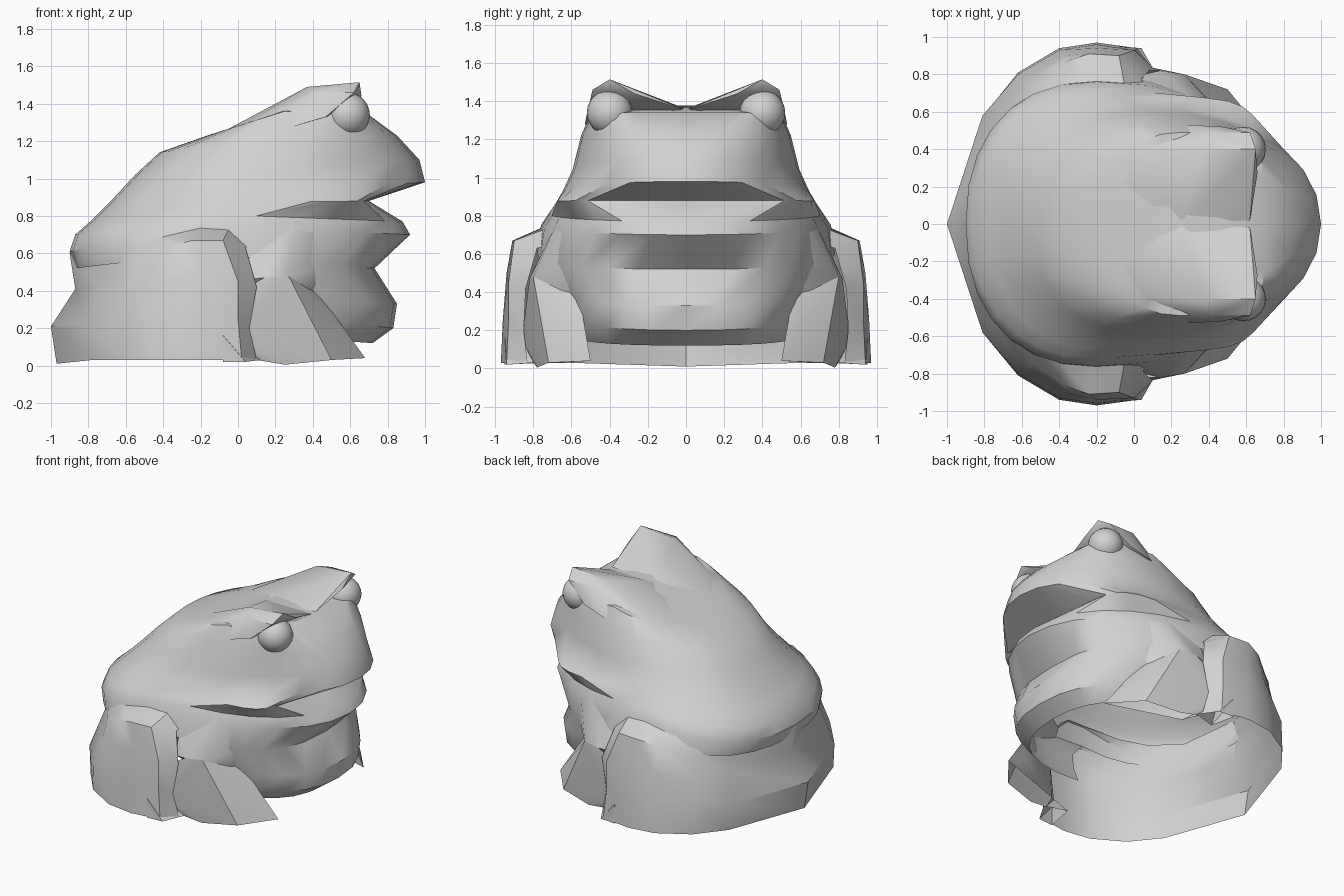
import bpy, bmesh, math
from mathutils import Vector

cube = bpy.data.objects.get("Cube")
if cube:
    bpy.data.objects.remove(cube, do_unlink=True)

grey = bpy.data.materials.new("stone grey")
grey.use_nodes = True
grey.diffuse_color = (0.64, 0.64, 0.64, 1)
grey.node_tree.nodes["Principled BSDF"].inputs["Base Color"].default_value = grey.diffuse_color


def finish(bm, name, angle=35):
    """Turn a bmesh into a shaded, coloured object."""
    bmesh.ops.recalc_face_normals(bm, faces=bm.faces)
    mesh = bpy.data.meshes.new(name)
    bm.to_mesh(mesh)
    bm.free()
    mesh.materials.append(grey)
    obj = bpy.data.objects.new(name, mesh)
    bpy.context.collection.objects.link(obj)
    bpy.ops.object.select_all(action='DESELECT')
    obj.select_set(True)
    bpy.context.view_layer.objects.active = obj
    bpy.ops.object.shade_smooth_by_angle(angle=math.radians(angle))


def hull(name, points, side):
    """Faceted limb from its corner points, open where it rests on the ground."""
    bm = bmesh.new()
    for x, y, z in points:
        bm.verts.new((x, y * side, z))
    bmesh.ops.convex_hull(bm, input=bm.verts)
    loose = [v for v in bm.verts if not v.link_faces]
    bmesh.ops.delete(bm, geom=loose, context='VERTS')
    bmesh.ops.recalc_face_normals(bm, faces=bm.faces)
    soles = [f for f in bm.faces
             if f.normal.z < -.6 and f.calc_center_median().z < .1]
    bmesh.ops.delete(bm, geom=soles, context='FACES')
    finish(bm, name)


def signed_power(value, power):
    return math.copysign(abs(value) ** power, value)


# Body levels: front x, z / widest x, half width, z / back x, z / front squareness
levels = [
    (.72, .12, 0, .58, .17, -.8, .2, 2.4),
    (.83, .2, 0, .63, .29, -.8, .26, 2.4),
    (.85, .33, 0, .64, .4, -.8, .41, 2.4),
    (.73, .52, -.2, .78, .6, -.87, .52, 2.6),
    (.92, .7, -.2, .76, .75, -.9, .61, 2.1),
    (.88, .77, -.17, .72, .81, -.87, .7, 2.2),
    (.7, .88, -.1, .68, .87, -.78, .78, 6),
    (1, .98, 0, .645, .93, -.68, .88, 2.1),
    (.97, 1.1, .15, .595, 1.04, -.55, 1.02, 2),
    (.85, 1.23, .2, .55, 1.22, -.42, 1.14, 2.6),
    (.7, 1.34, .25, .49, 1.36, -.15, 1.235, 5),
    (.45, 1.37, .25, .25, 1.38, .1, 1.31, 2),
]
STEPS = 28
BELLY_LEVELS = 3

bm = bmesh.new()
rings = []
for xf, zf, xs, width, zs, xb, zb, square in levels:
    ring = []
    for i in range(STEPS):
        a = math.tau * i / STEPS
        front = math.cos(a) >= 0
        power = 2 / (square if front else 2.3)
        c = abs(math.cos(a)) ** power
        end_x, end_z = (xf, zf) if front else (xb, zb)
        ring.append(bm.verts.new((xs + (end_x - xs) * c,
                                  width * signed_power(math.sin(a), power),
                                  zs + (end_z - zs) * c)))
    rings.append(ring)
for level, (low, high) in enumerate(zip(rings, rings[1:])):
    for i in range(STEPS):
        # The belly only covers the front; the haunches close the rear
        if level < BELLY_LEVELS and STEPS / 4 <= i < STEPS * 3 / 4:
            continue
        j = (i + 1) % STEPS
        bm.faces.new((low[i], low[j], high[j], high[i]))
bm.faces.new(rings[-1])
bmesh.ops.delete(bm, geom=[v for v in bm.verts if not v.link_faces], context='VERTS')
finish(bm, "body")

# Haunch band: columns from back centre to the left knee, ground to ledge
columns = [
    [(-.97, 0, .01), (-1, 0, .21), (-.87, 0, .41), (-.9, 0, .6), (-.87, 0, .7)],
    [(-.78, .61, .03), (-.81, .58, .22), (-.74, .55, .42), (-.71, .54, .5), (-.77, .4, .66)],
    [(-.62, .81, .03), (-.62, .8, .25), (-.58, .76, .4), (-.55, .74, .56), (-.6, .58, .67)],
    [(-.4, .94, .03), (-.4, .93, .25), (-.38, .9, .45), (-.36, .87, .64), (-.45, .68, .7)],
    [(-.2, .97, .03), (-.2, .96, .25), (-.2, .94, .5), (-.24, .91, .67), (-.2, .75, .74)],
    [(.02, .94, .03), (0, .93, .25), (0, .93, .45), (-.08, .9, .67), (-.05, .74, .73)],
    [(.1, .83, .03), (.06, .85, .2), (.1, .84, .42), (.04, .78, .63), (.06, .7, .65)],
]
bm = bmesh.new()
mirrored = [[(x, -y, z) for x, y, z in col] for col in columns[:0:-1]]
grid = [[bm.verts.new(p) for p in col] for col in mirrored + columns]
for a, b in zip(grid, grid[1:]):
    for k in range(len(a) - 1):
        bm.faces.new((a[k], b[k], b[k + 1], a[k + 1]))
finish(bm, "haunches", 30)

# Corner points of the limbs on the left (+y) half
upper_arm = [(.3, .67, .78), (.44, .61, .77), (.27, .8, .48), (.14, .82, .47),
             (.55, .5, .55), (.48, .58, .6), (.04, .74, .64), (.05, .8, .46),
             (.3, .72, .34), (.43, .56, .39)]
forearm = [(.27, .8, .48), (.14, .82, .47), (.3, .72, .34), (.43, .56, .39),
           (-.02, .86, .15), (.05, .82, .42), (.1, .8, .03), (.25, .78, .005),
           (.5, .72, .03), (.68, .5, .04), (.53, .53, .16), (.15, .68, .03)]
hind_toes = [(-.08, .95, .16), (-.02, .85, .15), (-.08, .95, .02), (.04, .94, .02),
             (.12, .8, .03), (-.05, .75, .03)]
brow = [(.37, .4, 1.49), (.65, .4, 1.515), (.62, .49, 1.46), (.66, .27, 1.44),
        (.42, .49, 1.46), (.47, .52, 1.33), (.3, .53, 1.28), (-.1, .38, 1.21),
        (-.1, .2, 1.24), (.25, 0, 1.36), (.62, .02, 1.36)]

for side, label in ((1, "left"), (-1, "right")):
    for part, points in (("upper_arm", upper_arm), ("forearm", forearm),
                         ("hind_toes", hind_toes), ("brow", brow)):
        hull(f"{label}_{part}", points, side)

    # Bulging eye under the brow
    bm = bmesh.new()
    bmesh.ops.create_uvsphere(bm, u_segments=20, v_segments=12, radius=.12)
    bmesh.ops.translate(bm, verts=bm.verts, vec=Vector((.585, .4 * side, 1.34)))
    finish(bm, f"{label}_eye", 60)
